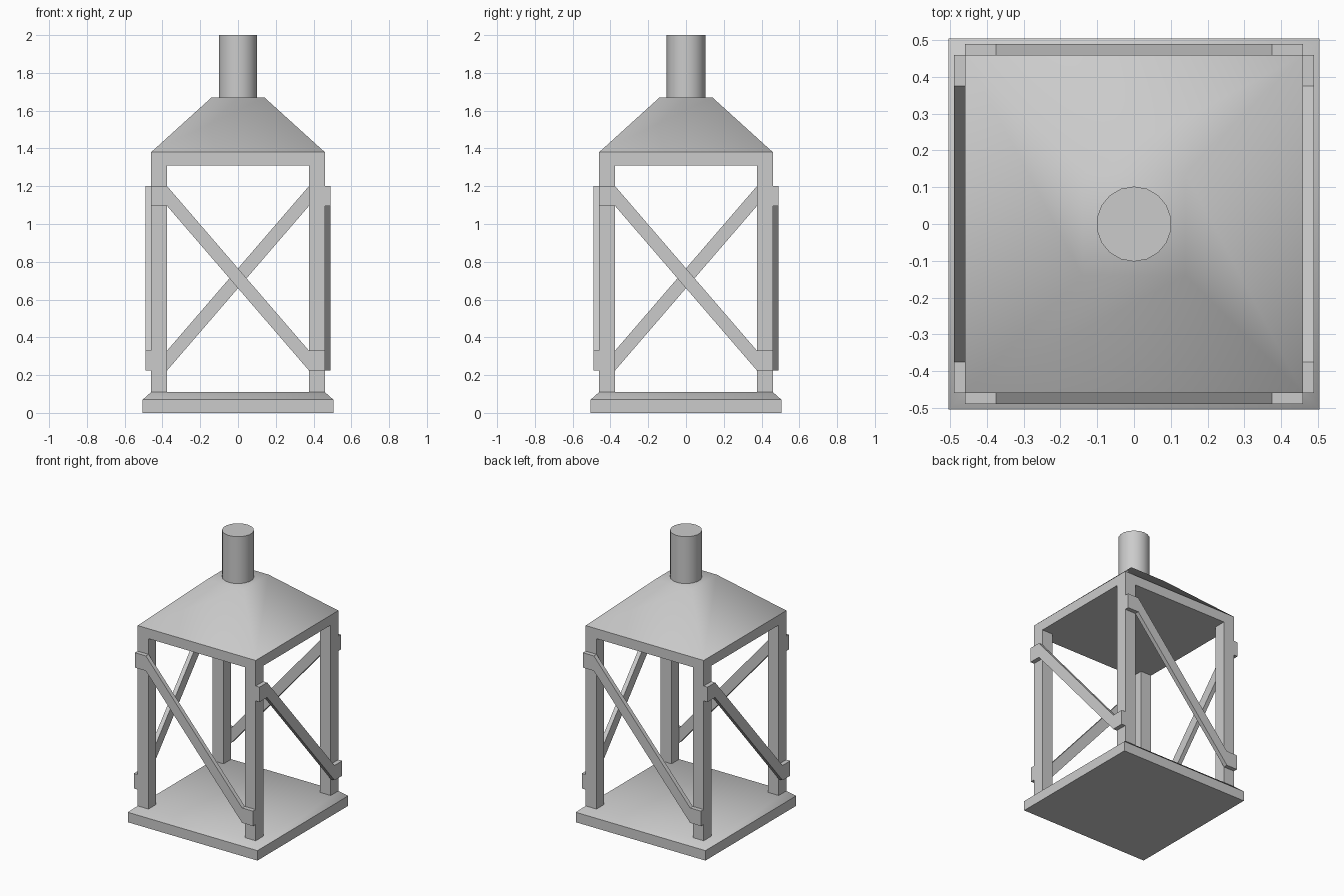
import bpy, bmesh, math
from mathutils import Matrix

if "Cube" in bpy.data.objects:
    bpy.data.objects.remove(bpy.data.objects["Cube"])


def finish(name, bm):
    bmesh.ops.recalc_face_normals(bm, faces=bm.faces)
    me = bpy.data.meshes.new(name)
    bm.to_mesh(me)
    bm.free()
    ob = bpy.data.objects.new(name, me)
    bpy.context.collection.objects.link(ob)
    return ob


def square_loft(name, rings, soft_from):
    """Stack of square rings (half width, z); edges reaching above soft_from
    are smooth, the others sharp."""
    bm = bmesh.new()
    loops = [[bm.verts.new((sx * h, sy * h, z)) for sx, sy in
              ((-1, -1), (1, -1), (1, 1), (-1, 1))] for h, z in rings]
    bm.faces.new(loops[0])
    bm.faces.new(loops[-1])
    for a, b in zip(loops, loops[1:]):
        for i in range(4):
            j = (i + 1) % 4
            bm.faces.new((a[i], a[j], b[j], b[i]))
    for f in bm.faces:
        f.smooth = True
    for e in bm.edges:
        e.smooth = max(v.co.z for v in e.verts) > soft_from
    return finish(name, bm)


def box(name, lo, hi):
    bm = bmesh.new()
    bmesh.ops.create_cube(bm, size=1)
    for v in bm.verts:
        v.co = [(a + b) / 2 + c * (b - a) for a, b, c in zip(lo, hi, v.co)]
    return finish(name, bm)


# Base slab with chamfered top
square_loft("base", [(0.505, 0), (0.505, 0.07), (0.46, 0.11)], 0.08)

# Four corner posts
for sx in (-1, 1):
    for sy in (-1, 1):
        xs = sorted((sx * 0.375, sx * 0.46))
        ys = sorted((sy * 0.375, sy * 0.46))
        box("corner_post", (xs[0], ys[0], 0.11), (xs[1], ys[1], 1.31))

# Roof: flat band then a truncated pyramid
square_loft("roof", [(0.46, 1.31), (0.46, 1.38), (0.14, 1.67)], 1.5)

# One diagonal brace with end tabs per side
profile = [(-0.46, 1.20), (-0.375, 1.20), (0.375, 0.33), (0.46, 0.33),
           (0.46, 0.225), (0.375, 0.225), (-0.375, 1.095), (-0.46, 1.095)]
for i, side in enumerate(("front", "right", "back", "left")):
    bm = bmesh.new()
    face = bm.faces.new([bm.verts.new((x, -0.46, z)) for x, z in profile])
    new = bmesh.ops.extrude_face_region(bm, geom=[face], use_keep_orig=True)["geom"]
    bmesh.ops.translate(bm, vec=(0, -0.03, 0),
                        verts=[g for g in new if isinstance(g, bmesh.types.BMVert)])
    bmesh.ops.rotate(bm, verts=bm.verts,
                     matrix=Matrix.Rotation(i * math.pi / 2, 3, 'Z'))
    finish(side + "_brace", bm)

# Chimney
bpy.ops.mesh.primitive_cylinder_add(vertices=18, radius=0.102, depth=0.33,
                                    location=(0, 0, 1.835))
bpy.context.object.name = "chimney"
bpy.ops.object.shade_smooth_by_angle(angle=math.radians(30))
